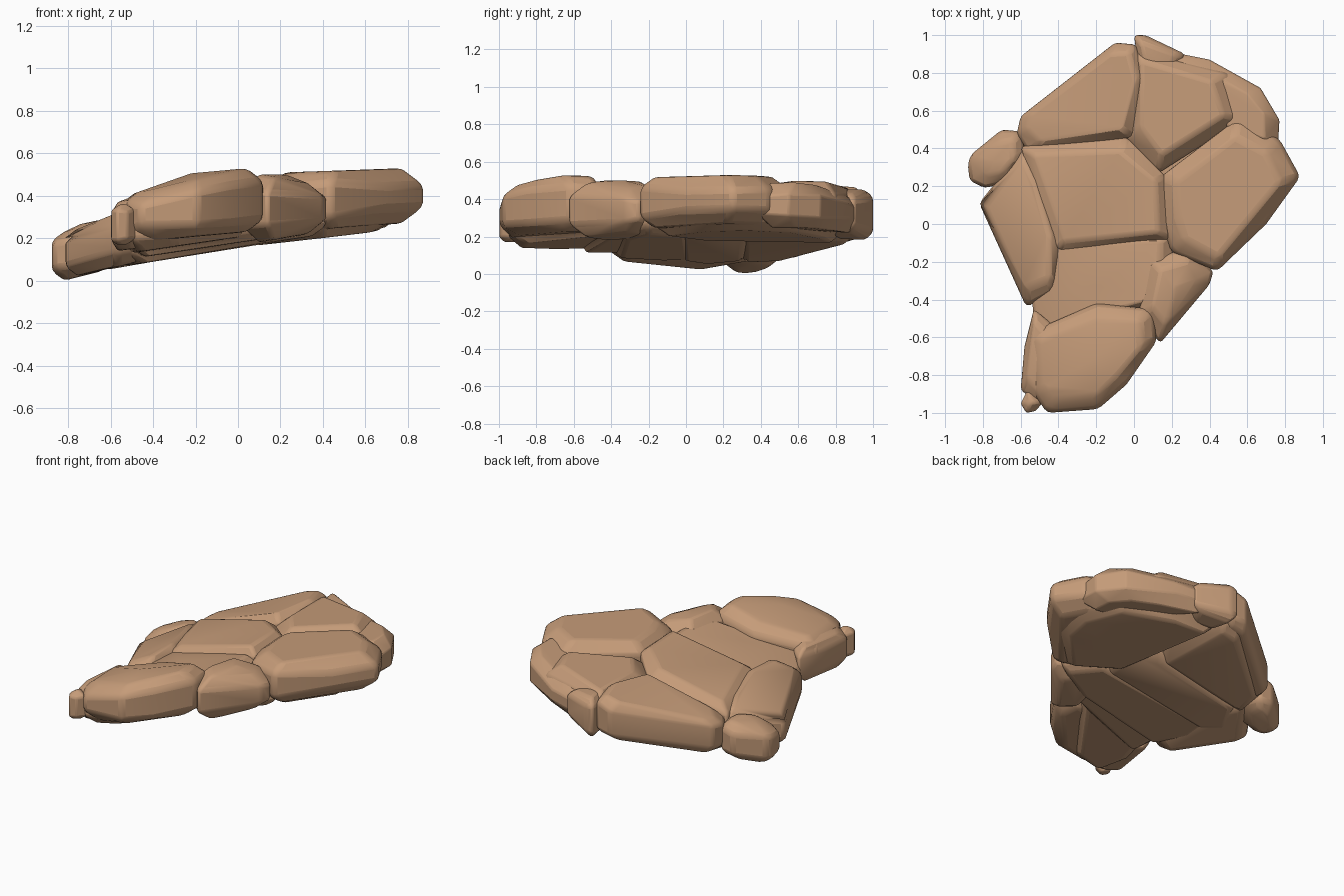
import bpy
import bmesh
import math
import random
from mathutils import Vector

random.seed(4)
if "Cube" in bpy.data.objects:
    bpy.data.objects.remove(bpy.data.objects["Cube"], do_unlink=True)

sandstone = bpy.data.materials.new("warm_sandstone")
sandstone.use_nodes = True
colour = (0.56, 0.33, 0.19, 1)
sandstone.diffuse_color = colour
sandstone.node_tree.nodes["Principled BSDF"].inputs["Base Color"].default_value = colour


def stone(name, outline, top, bottom, chamfer=0.05, soften=0.018, crown=0.01):
    """Chipped convex block; top and bottom give heights at its left and right ends."""
    corners = [Vector((x, y, 0)) for x, y in outline]
    centre = sum(corners, Vector()) / len(corners)
    left = min(p.x for p in corners)
    width = max(p.x for p in corners) - left

    def height(ends, x):
        return ends[0] + (ends[1] - ends[0]) * (x - left) / width

    bm = bmesh.new()
    for p in corners:
        inward = (centre - p).normalized()
        low, high = height(bottom, p.x), height(top, p.x)
        chip = random.uniform(0.75, 1.25) * chamfer
        drop = min(chip, (high - low) * 0.35)
        # Each corner is a column with chipped upper and lower ends
        levels = ((low, chip * 1.4), (low + drop, 0), (high - drop, 0), (high, chip * 1.4))
        for z, inset in levels:
            point = p + inward * inset
            bm.verts.new((point.x, point.y, z))
    # Slight swell in the middle of the top
    bm.verts.new((centre.x, centre.y, height(top, centre.x) + crown))
    hull = bmesh.ops.convex_hull(bm, input=bm.verts)
    spare = [v for v in hull["geom_interior"] if isinstance(v, bmesh.types.BMVert)]
    bmesh.ops.delete(bm, geom=spare, context="VERTS")
    bmesh.ops.dissolve_limit(bm, angle_limit=math.radians(6),
                             verts=bm.verts, edges=bm.edges)
    bmesh.ops.recalc_face_normals(bm, faces=bm.faces)

    mesh = bpy.data.meshes.new(name)
    bm.to_mesh(mesh)
    bm.free()
    mesh.materials.append(sandstone)
    obj = bpy.data.objects.new(name, mesh)
    bpy.context.collection.objects.link(obj)
    bevel = obj.modifiers.new("worn_edges", "BEVEL")
    bevel.width = soften
    bevel.segments = 2
    bevel.limit_method = "ANGLE"
    bevel.angle_limit = math.radians(20)
    bpy.ops.object.select_all(action="DESELECT")
    obj.select_set(True)
    bpy.context.view_layer.objects.active = obj
    bpy.ops.object.shade_smooth_by_angle(angle=math.radians(28))


# Upper layer of paving-like blocks
stone("back_left_block",
      [(-.62, .48), (-.6, .57), (-.1, .96), (.01, .95), (.06, .78), (-.01, .46), (-.56, .38)],
      (.31, .48), (.08, .21))
stone("centre_block",
      [(-.6, .41), (-.04, .46), (.17, .25), (.19, -.08), (-.41, -.14), (-.46, -.05)],
      (.35, .5), (.1, .22))
stone("back_right_block",
      [(0, .92), (.15, .82), (.5, .8), (.57, .55), (.13, .27), (-.04, .45), (.02, .7)],
      (.46, .5), (.22, .27), .06)
stone("right_block",
      [(.14, .25), (.55, .56), (.77, .45), (.88, .25), (.7, 0), (.44, -.25), (.2, -.15), (.14, 0)],
      (.51, .53), (.23, .27), .065, .025)
stone("middle_front_block",
      [(-.45, -.04), (.2, -.05), (.22, -.4), (-.1, -.5), (-.52, -.6), (-.54, -.4)],
      (.33, .46), (.11, .2), .06, crown=.02)
stone("front_right_block",
      [(.08, -.18), (.3, -.13), (.42, -.25), (.4, -.32), (.14, -.63), (.02, -.5)],
      (.5, .46), (.18, .22), .06, crown=.02)
stone("front_block",
      [(-.57, -.58), (-.2, -.42), (.1, -.45), (.12, -.62), (-.04, -.85), (-.19, -.98), (-.46, -1), (-.53, -.9)],
      (.41, .53), (.18, .23), .06, .025, .035)
stone("left_block",
      [(-.82, .11), (-.73, .2), (-.58, .41), (-.5, .3), (-.38, -.1), (-.42, -.36), (-.57, -.44)],
      (.24, .38), (.02, .1), .055, .025)

# Rim pieces around the edge
stone("back_rim",
      [(0, 1), (.06, 1), (.27, .9), (.2, .72), (.03, .78)],
      (.45, .43), (.18, .22), .045)
stone("back_right_rim",
      [(.15, .92), (.4, .87), (.67, .72), (.77, .55), (.76, .38), (.5, .45), (.3, .7)],
      (.41, .49), (.22, .25), .06)
stone("left_knob",
      [(-.88, .32), (-.87, .23), (-.79, .19), (-.67, .22), (-.57, .36), (-.6, .49), (-.7, .5), (-.86, .37)],
      (.23, .29), (0, .05), .05, .025)
stone("front_left_rim",
      [(-.53, -.45), (-.58, -.65), (-.6, -.88), (-.5, -.95), (-.35, -.6)],
      (.37, .4), (.14, .16), .04)
stone("front_left_pebble",
      [(-.6, -.95), (-.57, -1), (-.52, -.99), (-.48, -.94), (-.56, -.87)],
      (.35, .36), (.17, .17), .025, .01)

# Lower layer of sloping slabs, with grooves between them
stone("front_underslab",
      [(-.5, -.42), (-.56, -.7), (-.5, -.95), (-.3, -.92), (-.05, -.6), (.1, -.35), (-.1, -.3)],
      (.3, .34), (.13, .21), .05)
stone("middle_front_underslab",
      [(-.62, -.12), (-.53, -.4), (.2, -.35), (.42, -.2), (.3, .02), (-.6, .04)],
      (.22, .36), (.07, .21), .06)
stone("middle_underslab",
      [(-.72, .1), (-.6, -.04), (.25, -.04), (.25, .25), (.1, .36), (-.6, .33)],
      (.2, .36), (.05, .19), .06)
stone("back_underslab",
      [(-.64, .28), (-.6, .5), (-.1, .9), (.03, .9), (.12, .5), (.05, .27)],
      (.22, .38), (.06, .19), .06)
stone("right_underslab",
      [(.14, .05), (.4, -.18), (.68, .08), (.76, .3), (.62, .62), (.25, .82), (.02, .85)],
      (.36, .42), (.165, .235), .06)
